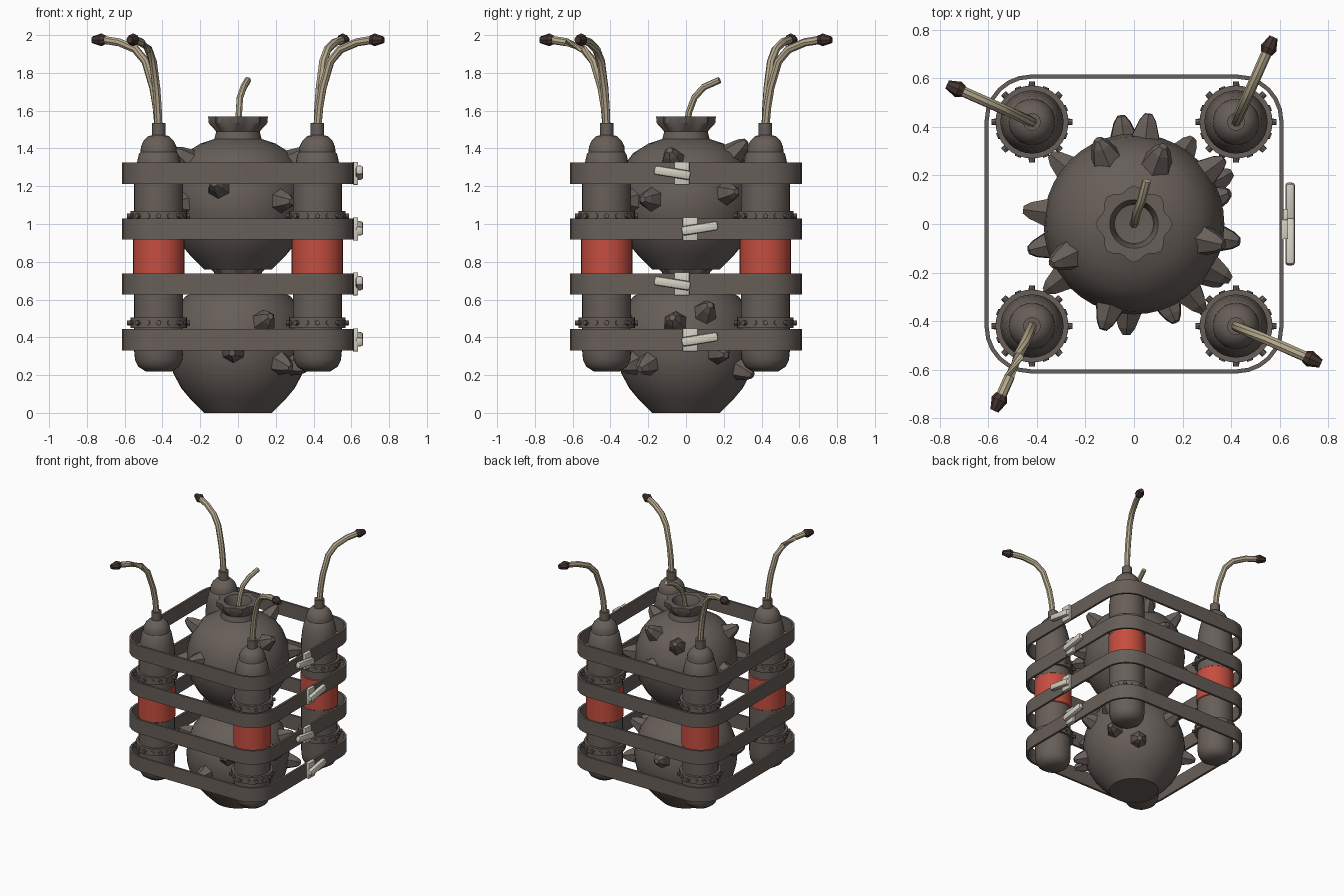
import bpy, bmesh
from math import pi, sin, cos, radians
from mathutils import Vector, Matrix

cube = bpy.data.objects.get("Cube")
if cube:
    bpy.data.objects.remove(cube)


def material(name, rgb):
    m = bpy.data.materials.new(name)
    m.use_nodes = True
    m.diffuse_color = (*rgb, 1)
    m.node_tree.nodes["Principled BSDF"].inputs["Base Color"].default_value = (*rgb, 1)
    return m


METAL = material("dark_metal", (0.135, 0.112, 0.098))
RED = material("red_paint", (0.56, 0.075, 0.05))
CORD = material("fuse_cord", (0.47, 0.40, 0.27))
CHAR = material("charred_tip", (0.06, 0.036, 0.03))
PALE = material("pale_clasp", (0.66, 0.63, 0.54))


def finish(name, bm, mat, smooth=35):
    bmesh.ops.remove_doubles(bm, verts=bm.verts, dist=0.0001)
    bmesh.ops.recalc_face_normals(bm, faces=bm.faces)
    me = bpy.data.meshes.new(name)
    bm.to_mesh(me)
    bm.free()
    me.materials.append(mat)
    ob = bpy.data.objects.new(name, me)
    bpy.context.collection.objects.link(ob)
    if smooth:
        bpy.ops.object.select_all(action='DESELECT')
        ob.select_set(True)
        bpy.context.view_layer.objects.active = ob
        bpy.ops.object.shade_smooth_by_angle(angle=radians(smooth))
    return ob


def skin(bm, rings, closed=True):
    """Bridge a list of point rings with quads."""
    rows = [[bm.verts.new(p) for p in ring] for ring in rings]
    n = len(rows[0])
    for a, b in zip(rows, rows[1:]):
        for i in range(n):
            j = (i + 1) % n
            bm.faces.new((a[i], a[j], b[j], b[i]))
    return rows


def lathe(name, profile, mat, at=(0, 0, 0), segs=32, wave=None):
    bm = bmesh.new()
    rings = []
    for k, (r, z) in enumerate(profile):
        ring = []
        for i in range(segs):
            a = 2 * pi * i / segs
            q = r + (0.012 * cos(8 * a) - 0.006 if wave and k in wave else 0)
            ring.append((at[0] + q * cos(a), at[1] + q * sin(a), at[2] + z))
        rings.append(ring)
    skin(bm, rings)
    bmesh.ops.dissolve_degenerate(bm, dist=0.00001, edges=bm.edges)
    return finish(name, bm, mat)


def add_cone(bm, p0, p1, r0, r1, segs):
    p0, p1 = Vector(p0), Vector(p1)
    d = p1 - p0
    m = Matrix.Translation((p0 + p1) / 2) @ d.to_track_quat('Z', 'Y').to_matrix().to_4x4()
    bmesh.ops.create_cone(bm, cap_ends=True, segments=segs, radius1=r0, radius2=r1,
                          depth=d.length, matrix=m)


def tube(name, pts, radius, mat, segs=8):
    """Sweep a round section along a polyline."""
    bm = bmesh.new()
    pts = [Vector(p) for p in pts]
    rings = []
    for i, p in enumerate(pts):
        t = (pts[min(i + 1, len(pts) - 1)] - pts[max(i - 1, 0)]).normalized()
        u = t.cross(Vector((0.3, 0.8, -0.5))).normalized()
        v = t.cross(u)
        rings.append([p + radius * (u * cos(2 * pi * k / segs) + v * sin(2 * pi * k / segs))
                      for k in range(segs)])
    rows = skin(bm, rings)
    bm.faces.new(rows[0])
    bm.faces.new(rows[-1])
    return finish(name, bm, mat)


# Two stacked round bombs with scalloped necks
BOMB = [(0, 0), (.18, 0), (.25, .07), (.30, .13), (.343, .21), (.365, .29), (.372, .37),
        (.36, .46), (.328, .55), (.28, .615), (.20, .665), (.125, .69), (.115, .73),
        (.15, .775), (.152, .81), (.10, .81), (.085, .77), (.08, .73), (0, .72)]
SPIKES = {
    "upper": [(-.14, .33, .25), (.06, .45, .05), (.11, .29, .28), (.36, .26, .04),
              (-.46, .06, 0), (-.31, -.15, .24), (-.37, -.28, -.03), (.34, -.08, .24),
              (.38, -.22, 0), (.27, -.34, -.01), (-.12, -.41, .08)],
    "lower": [(.17, -.40, .14), (-.03, -.43, -.05), (.27, -.33, -.13), (.42, -.07, .13),
              (.37, .12, .19), (.38, .2, -.06), (.24, .35, -.17), (.34, -.23, -.13),
              (-.05, .42, .1), (-.3, .25, -.1), (-.4, -.1, .1)],
}
for label, base in (("lower", 0), ("upper", .76)):
    lathe(label + "_bomb", BOMB, METAL, (0, 0, base), 40, wave=(13, 14))
    bm = bmesh.new()
    centre = Vector((0, 0, base + .37))
    for d in SPIKES[label]:
        d = Vector(d).normalized()
        add_cone(bm, centre + d * .33, centre + d * .43, .078, .04, 6)
        add_cone(bm, centre + d * .43, centre + d * .46, .04, .018, 6)
    finish(label + "_bomb_spikes", bm, METAL, 0)

# Short bent fuse in the upper neck
tube("centre_fuse", [(0, 0, 1.47), (.005, .015, 1.59), (.01, .045, 1.67), (.03, .095, 1.725),
                     (.052, .178, 1.762)], .018, CORD)

# Corner charges: one layout repeated by quarter turns
CASING = [(0, .22), (.07, .22), (.108, .245), (.125, .28), (.13, .33), (.13, .45), (.15, .45),
          (.15, .505), (.13, .505), (.13, 1.015), (.15, 1.015), (.15, 1.07), (.13, 1.07),
          (.13, 1.22), (.122, 1.29), (.105, 1.37), (.096, 1.38), (.094, 1.41), (.08, 1.44),
          (.055, 1.465), (.036, 1.47), (.036, 1.535), (0, 1.535)]
FUSE = [(0, 1.5), (.012, 1.62), (.03, 1.72), (.075, 1.86), (.135, 1.925), (.23, 1.962), (.32, 1.975)]
for q in range(4):
    turn = Matrix.Rotation(q * pi / 2, 3, 'Z')
    c = turn @ Vector((.42, -.42, 0))
    out = turn @ Vector((.915, -.405, 0))
    tag = ("front_left", "back_left", "back_right", "front_right")[q]
    lathe(tag + "_casing", CASING, METAL, c)
    lathe(tag + "_red_sleeve", [(.13, .705), (.136, .71), (.136, .945), (.13, .95)], RED, c)

    # Flange studs and rivets
    bm = bmesh.new()
    for z in (.477, 1.043):
        for k in range(16):
            a = k * pi / 8
            d = Vector((cos(a), sin(a), 0))
            p = c + Vector((0, 0, z))
            reach = .155 if k % 2 else .167
            add_cone(bm, p + d * .13, p + d * reach, .014, .013, 8)
    finish(tag + "_studs", bm, METAL)

    # Curved fuse with a charred end
    path = [c + out * d + Vector((0, 0, z)) for d, z in FUSE]
    tube(tag + "_fuse", path, .022, CORD)
    bm = bmesh.new()
    end = path[-1]
    add_cone(bm, end - out * .012, end + out * .012, .024, .034, 8)
    add_cone(bm, end + out * .012, end + out * .062, .034, .018, 8)
    finish(tag + "_fuse_tip", bm, CHAR, 0)


# Four rounded-square straps around everything
def rounded_square(half, radius, z, steps=6):
    pts = []
    for q in range(4):
        for s in range(steps + 1):
            a = (q + s / steps) * pi / 2
            sx = 1 if q in (0, 3) else -1
            sy = 1 if q < 2 else -1
            pts.append((sx * (half - radius) + radius * cos(a),
                        sy * (half - radius) + radius * sin(a), z))
    return pts


STRAPS = [(.33, .443), (.628, .738), (.918, 1.03), (1.212, 1.325)]
for n, (lo, hi) in enumerate(STRAPS):
    bm = bmesh.new()
    outer, inner = (.615, .19), (.598, .173)
    skin(bm, [rounded_square(*outer, lo), rounded_square(*outer, hi),
              rounded_square(*inner, hi), rounded_square(*inner, lo),
              rounded_square(*outer, lo)])
    finish(f"strap_{n + 1}", bm, METAL)

    # Clasp plate and tilted lever, alternating direction
    side = 1 if n % 2 == 0 else -1
    mid = (lo + hi) / 2

    def block(name, pos, size, tilt, bevel):
        bm = bmesh.new()
        bmesh.ops.create_cube(bm, size=1, matrix=Matrix.Translation(pos)
                              @ Matrix.Rotation(tilt, 4, 'X') @ Matrix.Diagonal((*size, 1)))
        bmesh.ops.bevel(bm, geom=bm.edges[:], offset=bevel, segments=2, affect='EDGES', profile=.5)
        finish(name, bm, PALE)

    block(f"clasp_plate_{n + 1}", (.622, side * .022, mid), (.026, .08, .122), 0, .003)
    tilt = radians(9)
    if side < 0:
        tilt = -tilt
    block(f"clasp_lever_{n + 1}", (.643, side * .073, mid + .003), (.04, .196, .05),
          abs(tilt) if side > 0 else tilt, .014)
